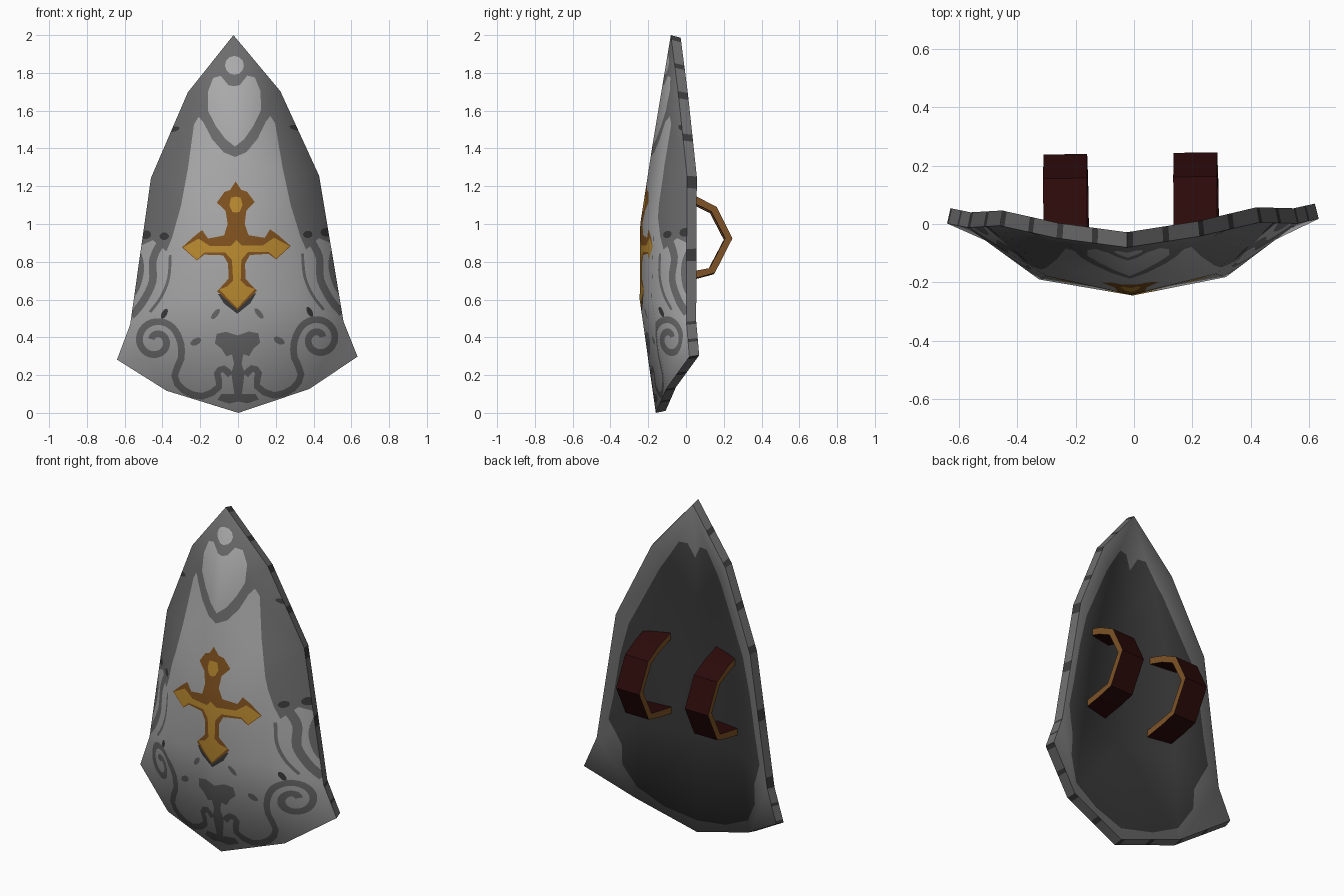
import bpy, math
from mathutils import Vector
from mathutils.geometry import delaunay_2d_cdt, barycentric_transform

if "Cube" in bpy.data.objects:
    bpy.data.objects.remove(bpy.data.objects["Cube"])

COLOURS = {
    "light_steel": (0.40, 0.40, 0.40), "mid_steel": (0.15, 0.15, 0.15),
    "dark_steel": (0.043, 0.043, 0.043), "gold": (0.50, 0.26, 0.03),
    "bronze": (0.22, 0.085, 0.014), "red_leather": (0.024, 0.003, 0.003),
    "strap_edge": (0.21, 0.085, 0.02)}
LIGHT, MID, DARK, GOLD, BRONZE, RED, EDGE = range(7)
MATS = []
for name, c in COLOURS.items():
    m = bpy.data.materials.new(name)
    m.diffuse_color = (*c, 1)
    m.use_nodes = True
    m.node_tree.nodes["Principled BSDF"].inputs["Base Color"].default_value = m.diffuse_color
    MATS.append(m)


def make_object(name, verts, faces, mats):
    me = bpy.data.meshes.new(name)
    me.from_pydata(verts, [], faces)
    for m in MATS:
        me.materials.append(m)
    for p, i in zip(me.polygons, mats):
        p.material_index = i
    ob = bpy.data.objects.new(name, me)
    bpy.context.collection.objects.link(ob)
    ob.rotation_euler = (0, -0.0125, 0.0125)   # the whole shield leans slightly
    return ob


def flip(pts):
    return [(-p[0], *p[1:]) for p in pts]


def whole(half):
    """Close a half outline that starts and ends on the centre line."""
    return half + flip(half[1:-1])[::-1]


def inside(p, poly):
    hit = False
    for (ax, az), (bx, bz) in zip(poly, poly[1:] + poly[:1]):
        if (az > p[1]) != (bz > p[1]) and p[0] < ax + (p[1] - az) * (bx - ax) / (bz - az):
            hit = not hit
    return hit


def triangulate(paths):
    """Triangulate the plane so every path runs along triangle edges."""
    pts, edges = [], []
    for path in paths:
        n = len(pts)
        pts += [Vector(p[:2]) for p in path]
        edges += [(n + i, n + i + 1) for i in range(len(path) - 1)]
    r = delaunay_2d_cdt(pts, edges, [], 0, 1e-5)
    return r[0], [tuple(f) for f in r[2]]


def centre(vs):
    return sum((Vector(v[:2]) for v in vs), Vector((0, 0))) / len(vs)


def offset(path, w):
    """Two parallel lines either side of a path."""
    a, b = [], []
    for i, p in enumerate(path):
        d = Vector(path[min(i + 1, len(path) - 1)]) - Vector(path[max(i - 1, 0)])
        n = Vector((-d.y, d.x)).normalized() * w / 2
        a.append(tuple(Vector(p) + n))
        b.append(tuple(Vector(p) - n))
    return a, b


def smooth_path(pts, steps=4):
    ps = [Vector(p) for p in [pts[0], *pts, pts[-1]]]
    out = []
    for p0, p1, p2, p3 in zip(ps, ps[1:], ps[2:], ps[3:]):
        for k in range(steps):
            t = k / steps
            out.append(tuple(0.5 * (2 * p1 + (p2 - p0) * t + (2 * p0 - 5 * p1 + 4 * p2 - p3) * t * t
                                    + (3 * p1 - p0 - 3 * p2 + p3) * t ** 3)))
    return out + [tuple(pts[-1])]


def skin(name, outline, ridges, motifs, base, back=False):
    """Low-poly curved sheet with painted motifs cut into its faces."""
    ctrl = outline + [p for r in ridges for p in r]
    cv, cf = triangulate([outline + outline[:1]] + ridges)
    flat_outline = [p[:2] for p in outline]
    cf = [f for f in cf if inside(centre([cv[i] for i in f]), flat_outline)]
    s = -1 if back else 1
    pos = []
    for v in cv:
        c = min(ctrl, key=lambda p: (p[0] - v.x) ** 2 + (p[1] - v.y) ** 2)
        pos.append(Vector((c[0], c[2], c[1])))
    nor = [Vector() for _ in cv]
    for f in cf:
        a, b, c = (pos[i] for i in f)
        n = (b - a).cross(c - a)
        for i in f:
            nor[i] += n * s
    for i, v in enumerate(cv):   # round the shading over the rim
        nor[i].normalize()
        k = min(range(len(outline)), key=lambda j: (Vector(flat_outline[j]) - v).length)
        if (Vector(flat_outline[k]) - v).length < 1e-4:
            d = Vector(flat_outline[(k + 1) % len(outline)]) - Vector(flat_outline[k - 1])
            nor[i] += Vector((-d.y, 0, d.x)).normalized() * 0.6
    tris = [[tuple(cv[i]) for i in f] for f in cf]
    fv, ff = triangulate([t + t[:1] for t in tris] + [m + m[:1] for _, m in motifs])
    vpos, vnor, faces, mats = {}, {}, [], []
    for f in ff:
        c = centre([fv[i] for i in f])
        k = next((k for k, t in enumerate(tris) if inside(c, t)), None)
        if k is None:
            continue
        src = [Vector((*p, 0)) for p in tris[k]]
        for i in f:
            p = Vector((*fv[i], 0))
            vpos[i] = barycentric_transform(p, *src, *[pos[j] for j in cf[k]])
            vnor[i] = barycentric_transform(p, *src, *[nor[j].normalized() for j in cf[k]])
        faces.append(f)
        mats.append(next((m for m, poly in reversed(motifs) if inside(c, poly)), base))
    ids = {v: i for i, v in enumerate(vpos)}
    ob = make_object(name, list(vpos.values()), [[ids[i] for i in f][::s] for f in faces], mats)
    ob.data.shade_smooth()
    ob.data.normals_split_custom_set_from_vertices([vnor[v].normalized() for v in ids])


# Shield shape as (x, z, y): right half outline and the ridges inside it
half = [(0, 2.0, -.08), (.245, 1.7, -.045), (.445, 1.25, 0), (.565, .475, -.005),
        (.637, .29, .01), (.378, .122, -.11), (0, 0, -.16)]
outline = whole(half)
spine = [half[0], (0, 1.4, -.18), (0, 1.0, -.242), (0, .6, -.245), half[-1]]
side = [half[0], (.15, 1.6, -.105), (.23, 1.25, -.145), (.29, 1.0, -.175), (.32, .6, -.186), half[5]]

motifs = []


def mid_shape(mat, pts):
    motifs.append((mat, whole(pts)))


def pair(mat, pts):
    motifs.extend([(mat, pts), (mat, flip(pts))])


def blob(x, z, rx, rz, tilt=0, n=10):
    c, s = math.cos(tilt), math.sin(tilt)
    ring = [(rx * math.cos(i * math.tau / n), rz * math.sin(i * math.tau / n)) for i in range(n)]
    return [(x + a * c - b * s, z + a * s + b * c) for a, b in ring]


def stroke(mat, path, w):
    a, b = offset(path, w)
    for i in range(len(path) - 1):
        pair(mat, [a[i], a[i + 1], b[i + 1], b[i]])


# Light panels on the front
mid_shape(LIGHT, [(0, 1.355), (.06, 1.38), (.12, 1.45), (.165, 1.54), (.19, 1.57), (.215, 1.53),
                  (.25, 1.3), (.29, 1.1), (.34, .93), (.37, .86), (.44, .92), (.53, .88),
                  (.6, .8), (.7, .3), (.4, -.1), (0, -.1)])
mid_shape(LIGHT, [(0, 1.73), (.03, 1.735), (.07, 1.785), (.11, 1.775), (.14, 1.7), (.14, 1.6),
                  (.1, 1.52), (.05, 1.45), (0, 1.41)])
motifs.append((LIGHT, blob(.003, 1.84, .05, .05, 0, 12)))

# Scrollwork round the lower half
curl = [(.04, .2), (.075, .235), (.11, .21), (.1, .14), (.19, .09), (.29, .125), (.335, .2),
        (.3, .29), (.3, .37)]
spiral = [(.43 + r * math.cos(a), .385 + r * math.sin(a))
          for a, r in ((math.pi * (1 - k / 7), .12 - .0047 * k) for k in range(21))]
stroke(MID, smooth_path(curl + spiral[1:], 2), .036)
stroke(MID, smooth_path([(.39, .92), (.44, .82), (.445, .7), (.5, .59), (.56, .52)]), .04)
stroke(MID, smooth_path([(.53, .88), (.505, .78), (.53, .67), (.58, .6)]), .035)
stroke(MID, smooth_path([(.35, .84), (.36, .72), (.4, .62), (.46, .54)]), .015)
mid_shape(MID, [(0, .41), (.06, .43), (.11, .42), (.12, .37), (.085, .34), (.06, .30), (.03, .31),
                (.02, .26), (.035, .21), (.02, .1), (.09, .1), (.11, .07), (.05, .05), (0, .06)])
pair(MID, blob(.115, .525, .035, .014, -.9))
pair(MID, blob(.22, .38, .032, .018, -.5))
pair(DARK, blob(.385, .53, .014, .03, .5))
pair(DARK, blob(.38, .94, .025, .02, 0))
pair(DARK, blob(.48, .95, .032, .024, 0))
pair(DARK, blob(.33, 1.505, .04, .014, -.2))

# Painted cross
mid_shape(DARK, [(0, .64), (.1, .63), (.07, .58), (0, .525)])
mid_shape(BRONZE, [(0, 1.225), (.03, 1.18), (.06, 1.17), (.1, 1.115), (.055, 1.07), (.045, 1.0),
                   (.065, .94), (.15, .925), (.18, .97), (.22, .94), (.288, .88), (.21, .81),
                   (.17, .84), (.07, .835), (.045, .79), (.045, .71), (.105, .645), (0, .545)])
mid_shape(GOLD, [(0, .915), (.03, .885), (.14, .885), (.2, .925), (.282, .88), (.21, .815),
                 (.17, .85), (.06, .85), (.025, .81), (.02, .7), (.05, .67), (.095, .655), (0, .555)])
mid_shape(GOLD, [(0, 1.145), (.025, 1.14), (.035, 1.1), (.02, 1.065), (0, 1.06)])
skin("shield_front", outline, [spine, side, flip(side)], motifs, MID)

# Back sheet: shallower than the front, with a dark hollow inside the rim
back_outline = [(x * .98, .9 + (z - .9) * .988, y + .052) for x, z, y in outline]
back_spine = [back_outline[0], (0, 1.4, -.08), (0, 1.0, -.095), (0, .6, -.105), back_outline[6]]
back_side = [back_outline[0], (.15, 1.6, -.035), (.23, 1.25, -.03), (.29, 1.0, -.02),
             (.32, .6, -.05), back_outline[5]]
hollow = whole([(0, 1.66), (.04, 1.74), (.09, 1.74), (.2, 1.56), (.37, 1.2), (.42, 1.0), (.46, .75),
                (.49, .6), (.43, .45), (.43, .33), (.36, .2), (.2, .12), (0, .08)])
skin("shield_back", back_outline, [back_spine, back_side, flip(back_side)], [(DARK, hollow)], MID, True)

# Rim joining front and back, with dark wear marks at intervals
verts, faces, mats = [], [], []
STEPS = 12
for p, q, p2, q2 in zip(outline, outline[1:] + outline[:1],
                        back_outline, back_outline[1:] + back_outline[:1]):
    for k in range(STEPS):
        n = len(verts)
        for s, e, t in ((p, q, k), (p, q, k + 1), (p2, q2, k + 1), (p2, q2, k)):
            v = Vector(s).lerp(Vector(e), t / STEPS)
            verts.append((v.x, v.z, v.y))
        faces.append((n, n + 1, n + 2, n + 3))
        mats.append(DARK if k in (0, 6) else MID)
make_object("shield_rim", verts, faces, mats)

# Arm straps on the back: (y, z) centre line of a bent band
band = [(-.07, 1.16), (.05, 1.122), (.145, 1.074), (.223, .92), (.135, .75), (.05, .73), (-.12, .70)]
outer, inner = offset(band, .038)
for name, x0 in (("right_strap", .15), ("left_strap", -.296)):
    verts, faces, mats = [], [], []
    for i in range(len(band)):
        verts += [(x, *p) for x in (x0, x0 + .15) for p in (outer[i], inner[i])]
    for i in range(len(band) - 1):
        a, b = 4 * i, 4 * i + 4
        for (s, t), m in (((0, 2), RED), ((2, 3), EDGE), ((3, 1), RED), ((1, 0), EDGE)):
            faces.append((a + s, b + s, b + t, a + t))
            mats.append(m)
    n = 4 * len(band) - 4
    faces += [(0, 2, 3, 1), (n, n + 1, n + 3, n + 2)]
    mats += [EDGE, EDGE]
    make_object(name, verts, faces, mats)
